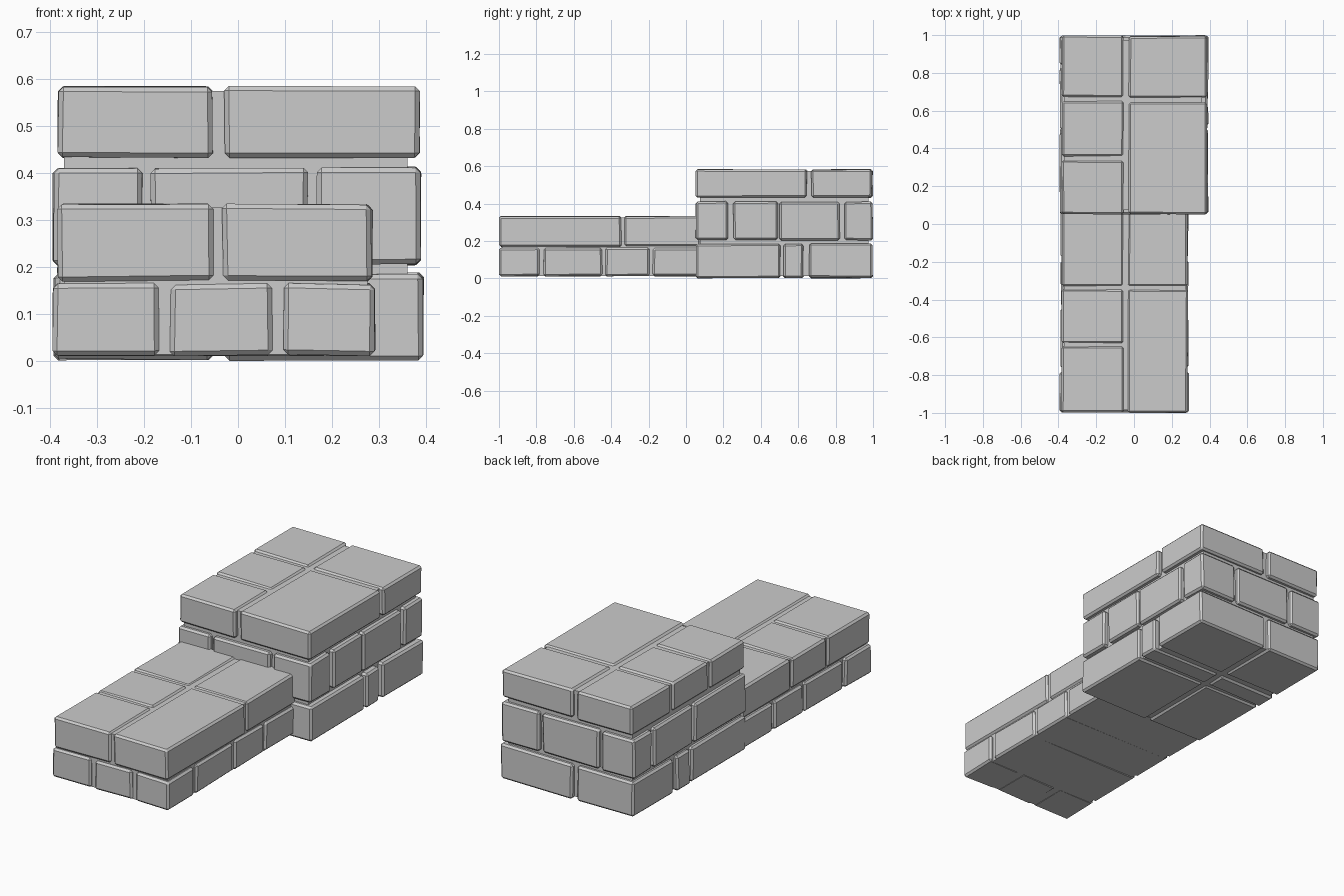
import bpy, bmesh, random

if "Cube" in bpy.data.objects:
    bpy.data.objects.remove(bpy.data.objects["Cube"])

random.seed(4)


def box(name, xs, ys, zs, bevel=0.0, jitter=0.0):
    """Box from ranges, with slightly uneven corners and chamfered edges."""
    bm = bmesh.new()
    bmesh.ops.create_cube(bm, size=1)
    for v in bm.verts:
        for i, r in enumerate((xs, ys, zs)):
            side = 1 if v.co[i] > 0 else -1
            v.co[i] = (r[1] if side > 0 else r[0]) - side * random.uniform(0, jitter)
    if bevel:
        bmesh.ops.bevel(bm, geom=bm.edges[:], offset=bevel, segments=1,
                        affect='EDGES', profile=0.5)
    bmesh.ops.recalc_face_normals(bm, faces=bm.faces[:])
    me = bpy.data.meshes.new(name)
    bm.to_mesh(me)
    bm.free()
    ob = bpy.data.objects.new(name, me)
    bpy.context.collection.objects.link(ob)
    return ob


def course(name, zs, columns):
    """One layer of stones: each column is an x range and its y ranges."""
    n = 0
    for xs, rows in columns:
        for ys in rows:
            n += 1
            box(f"{name}_stone_{n}", xs, ys, zs, 0.01, 0.005)


# Mortar cores, set back behind the stone faces
box("low_step_mortar", (-0.37, 0.275), (-0.985, 0.1), (0.014, 0.326))
box("high_step_mortar", (-0.37, 0.36), (0.075, 0.975), (0.012, 0.574))

# Low step, bottom course: three stones in front, full-width stones behind
front = [(-1.0, -0.78)]
course("low_step_bottom", (0.01, 0.166), [
    ((-0.395, -0.166), front),
    ((-0.146, 0.076), front),
    ((0.096, 0.293), front),
    ((-0.39, 0.29), [(-0.765, -0.445), (-0.435, -0.19), (-0.18, 0.08)]),
])

# Low step, tread course
course("low_step_tread", (0.168, 0.335), [
    ((-0.385, -0.052), [(-1.0, -0.643), (-0.633, -0.343), (-0.333, 0.08)]),
    ((-0.035, 0.287), [(-1.0, -0.343), (-0.333, 0.08)]),
])

# High step, bottom course
rows = [(0.05, 0.508), (0.517, 0.63), (0.657, 1.0)]
course("high_step_bottom", (0.0, 0.188), [
    ((-0.393, -0.052), rows),
    ((-0.03, 0.396), rows),
])

# High step, middle course: ends have an extra centre stone
ends = [(0.05, 0.227), (0.842, 1.0)]
course("high_step_middle", (0.202, 0.413), [
    ((-0.395, -0.2), [(0.05, 0.485), (0.497, 0.825), (0.842, 1.0)]),
    ((-0.187, 0.15), ends),
    ((0.165, 0.39), [(0.05, 0.227), (0.25, 0.493), (0.497, 0.825), (0.842, 1.0)]),
])

# High step, tread course
course("high_step_tread", (0.43, 0.585), [
    ((-0.384, -0.052), [(0.05, 0.338), (0.355, 0.653), (0.67, 1.0)]),
    ((-0.03, 0.39), [(0.05, 0.648), (0.668, 0.997)]),
])
